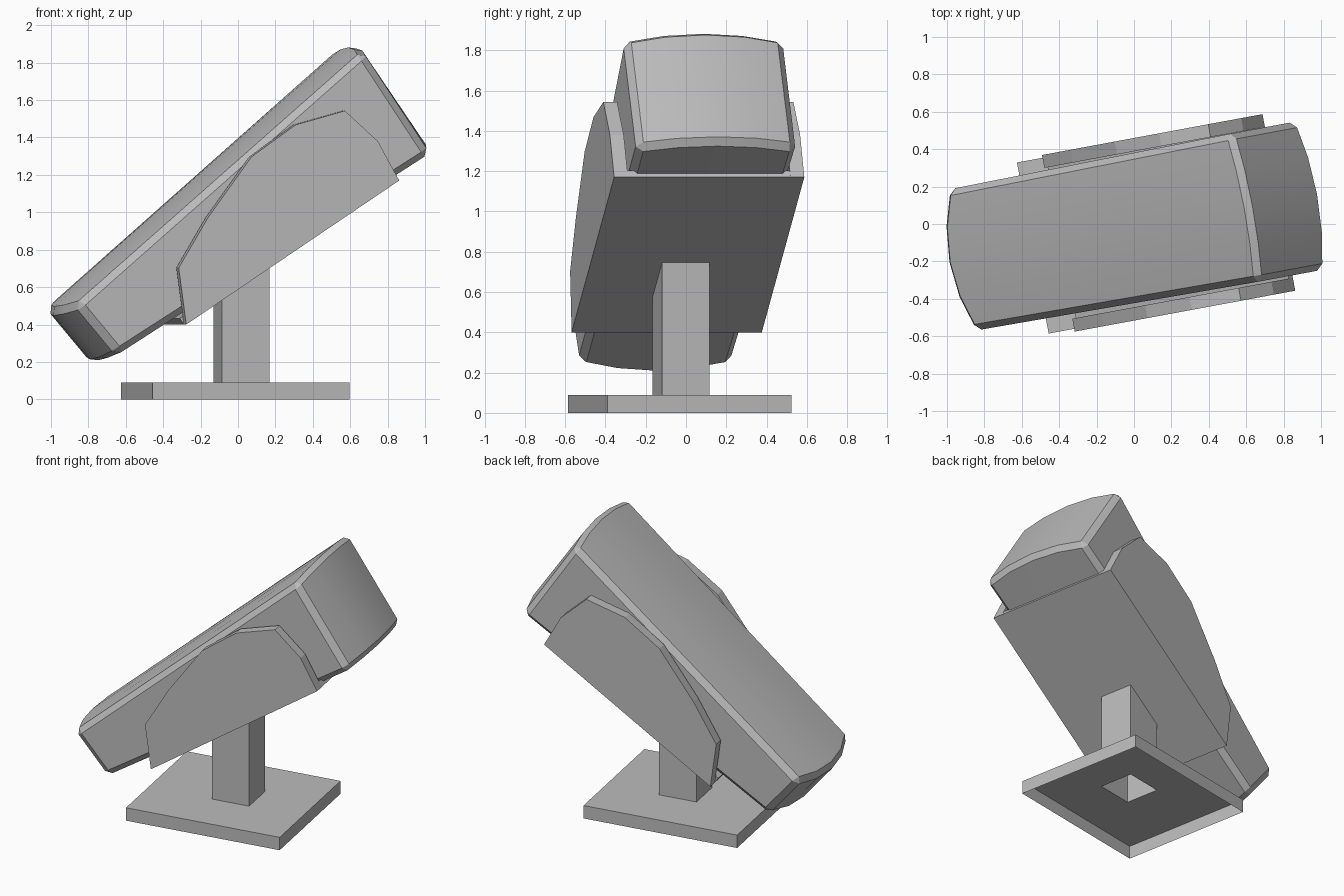
import bpy, bmesh
from math import radians, cos, sin
from mathutils import Matrix, Vector

cube = bpy.data.objects.get("Cube")
if cube:
    bpy.data.objects.remove(cube, do_unlink=True)

GREY = (0.5, 0.5, 0.5, 1.0)
mat = bpy.data.materials.new("plain grey")
mat.use_nodes = True
mat.diffuse_color = GREY
mat.node_tree.nodes["Principled BSDF"].inputs["Base Color"].default_value = GREY

# The whole model is turned slightly about the upright axis
PLACE = Matrix.Translation((-0.015, -0.031, 0)) @ Matrix.Rotation(radians(10.5), 4, 'Z')


def loft(name, sections, caps=True, chamfer=0):
    """Join equal loops of points with quads; optionally cap the ends and chamfer sharp edges."""
    bm = bmesh.new()
    rings = [[bm.verts.new(p) for p in s] for s in sections]
    n = len(rings[0])
    for a, b in zip(rings, rings[1:]):
        for i in range(n):
            j = (i + 1) % n
            bm.faces.new((a[i], a[j], b[j], b[i]))
    if caps:
        bm.faces.new(rings[0])
        bm.faces.new(rings[-1])
    bmesh.ops.recalc_face_normals(bm, faces=bm.faces)
    if chamfer:
        sharp = [e for e in bm.edges if e.calc_face_angle(0) > radians(35)]
        bmesh.ops.bevel(bm, geom=sharp, offset=chamfer, segments=1,
                        affect='EDGES', profile=0.5, clamp_overlap=True)
    mesh = bpy.data.meshes.new(name)
    bm.to_mesh(mesh)
    bm.free()
    mesh.materials.append(mat)
    ob = bpy.data.objects.new(name, mesh)
    bpy.context.collection.objects.link(ob)
    ob.matrix_world = PLACE
    return ob


def slab(name, profile, y0, y1):
    """Side profile (x, z) extruded across y."""
    return loft(name, [[(x, y, z) for x, z in profile] for y in (y0, y1)])


def rect(cx, w, d, height):
    """Rectangle loop; height is a function of x."""
    corners = ((-1, -1), (1, -1), (1, 1), (-1, 1))
    return [(cx + sx * w / 2, sy * d / 2, height(cx + sx * w / 2)) for sx, sy in corners]


# Cradle underside line
LOW, HIGH = (-0.355, 0.40), (0.803, 1.17)


def underside(x):
    return LOW[1] + (x - LOW[0]) * (HIGH[1] - LOW[1]) / (HIGH[0] - LOW[0])


# Base: shallow tray open below, with a square hole under the hollow post
BASE_TOP, POST_X, POST_W, POST_D = 0.09, 0.035, 0.26, 0.24
floor = lambda x: 0.0
top = lambda x: BASE_TOP
loft("base_plate", [rect(0, 1.07, 0.93, floor), rect(0, 1.07, 0.93, top),
                    rect(POST_X, POST_W, POST_D, top)], caps=False)
loft("post", [rect(POST_X, POST_W, POST_D, top),
              rect(POST_X, POST_W, POST_D, lambda x: underside(x) + 0.01)], caps=False)

# Cradle: sloping floor and two arched side walls
OUTER, WALL = 0.48, 0.07
tx, tz = -0.022, 0.033
slab("cradle_floor", [LOW, HIGH, (HIGH[0] + tx, HIGH[1] + tz), (LOW[0] + tx, LOW[1] + tz)],
     -OUTER + WALL, OUTER - WALL)
arch = [LOW, HIGH, (0.687, 1.38), (0.508, 1.543), (0.24, 1.468),
        (0.0, 1.297), (-0.238, 0.97), (-0.396, 0.703)]
for side, label in ((-1, "right"), (1, "left")):
    slab("cradle_wall_" + label, arch, side * OUTER, side * (OUTER - WALL))

# Tapered body: wider at the raised end, both ends bow outwards, top slightly crowned
LOW_HALF, HIGH_HALF, SHIFT = 0.384, 0.403, 0.006
top_dir = Vector((cos(radians(41)), 0, sin(radians(41))))
low_dir = Vector((cos(radians(33.6)), 0, sin(radians(33.6))))
crown = Vector((-top_dir.z, 0, top_dir.x)) * 0.025
sections = []
for t in (-1, -0.5, 0, 0.5, 1):
    k = 1 - t * t
    y_low, y_high = SHIFT + t * LOW_HALF, SHIFT + t * HIGH_HALF
    sections.append([
        Vector((-0.932, y_low, 0.508)) - top_dir * 0.08 * k + crown * k,
        Vector((0.62, y_high, 1.86)) + low_dir * 0.045 * k + crown * k,
        Vector((0.985, y_high, 1.312)) + low_dir * 0.055 * k,
        Vector((-0.706, y_low, 0.24)) - top_dir * 0.08 * k,
    ])
body = loft("body", sections, chamfer=0.034)

# Smooth the bowed faces, keep chamfers crisp
bpy.ops.object.select_all(action='DESELECT')
body.select_set(True)
bpy.context.view_layer.objects.active = body
bpy.ops.object.shade_smooth_by_angle(angle=radians(20))
